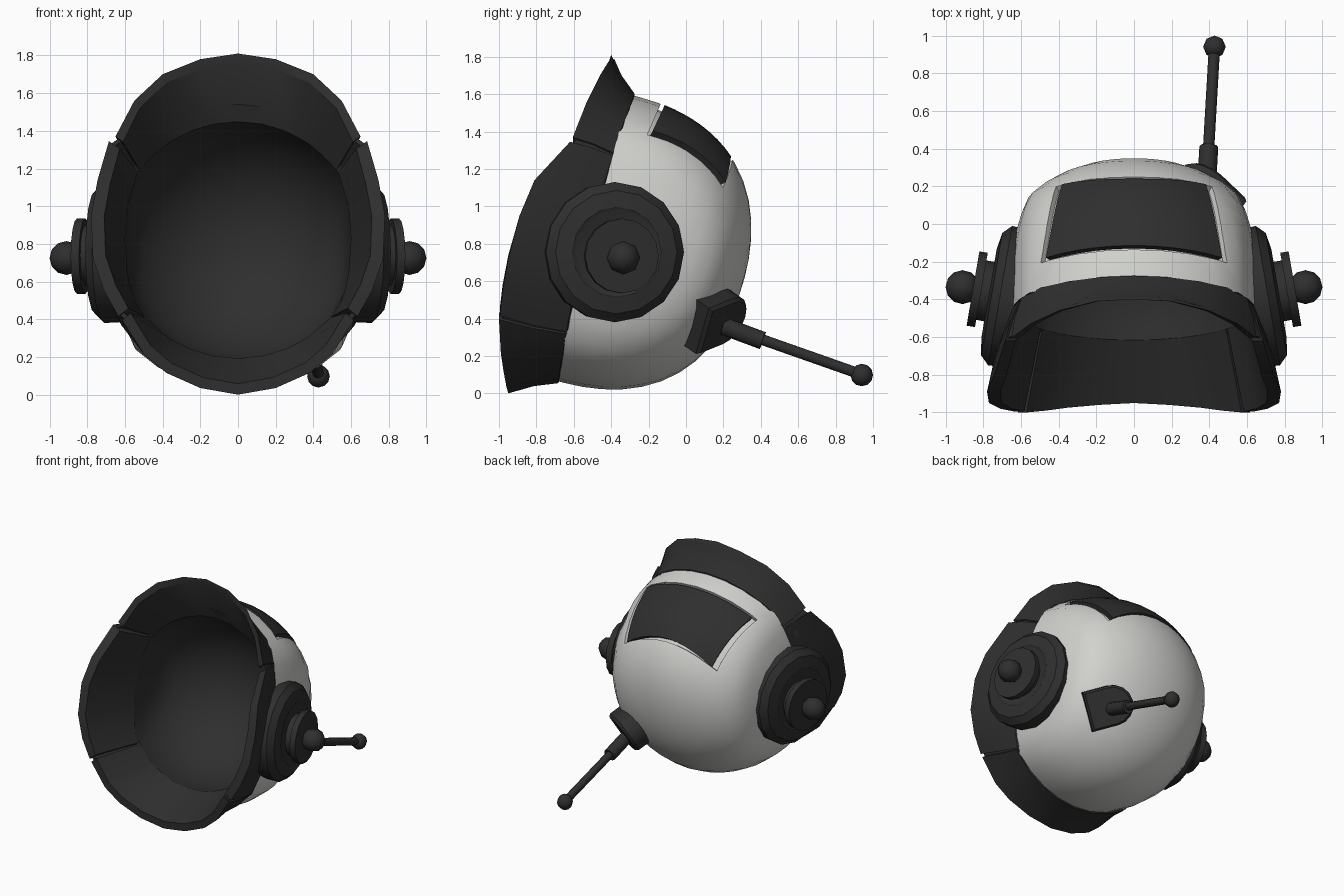
import bpy, bmesh, math
from mathutils import Vector, Matrix

if "Cube" in bpy.data.objects:
    bpy.data.objects.remove(bpy.data.objects["Cube"])

C = Vector((0, -0.45, 0.82))                         # dome centre
AXIS = Vector((0, 0.967, -0.256)).normalized()       # out of the back of the dome
UP = Vector((0, 0.256, 0.967)).normalized()          # up along the opening plane
R, R_IN = 0.79, 0.65


def material(name, col):
    m = bpy.data.materials.new(name)
    m.diffuse_color = (*col, 1)
    m.use_nodes = True
    m.node_tree.nodes["Principled BSDF"].inputs["Base Color"].default_value = m.diffuse_color
    return m


WHITE = material("shell_white", (0.64, 0.65, 0.62))
DARK = material("charcoal", (0.028, 0.028, 0.028))


def bulge(q):
    """Dome is slightly boxy: fuller halfway between pole and opening."""
    return 1 + 0.04 * math.sin(2 * q) ** 2


def squash(x):
    """Flatten the sides of the helmet."""
    a = abs(x)
    return x if a < 0.55 else math.copysign(0.55 + (a - 0.55) * 0.5, x)


def smooth(ob, angle=30):
    bpy.ops.object.select_all(action='DESELECT')
    ob.select_set(True)
    bpy.context.view_layer.objects.active = ob
    bpy.ops.object.shade_smooth_by_angle(angle=math.radians(angle))


def finish(bm, name, mats=(DARK,), angle=30):
    bmesh.ops.remove_doubles(bm, verts=bm.verts, dist=1e-5)
    bmesh.ops.recalc_face_normals(bm, faces=bm.faces)
    me = bpy.data.meshes.new(name)
    bm.to_mesh(me)
    bm.free()
    for m in mats:
        me.materials.append(m)
    ob = bpy.data.objects.new(name, me)
    bpy.context.collection.objects.link(ob)
    smooth(ob, angle)
    return ob


def lathe(name, profile, origin, axis, sides, mats=(DARK,), angle=30):
    """Spin (radius, height) points round an axis."""
    bm = bmesh.new()
    mat = Matrix.Translation(origin) @ Vector(axis).to_track_quat('Z', 'Y').to_matrix().to_4x4()
    rings = []
    for r, h in profile:
        n = 1 if r == 0 else sides
        rings.append([bm.verts.new(mat @ Vector((r * math.cos(2 * math.pi * i / sides),
                                                 r * math.sin(2 * math.pi * i / sides), h)))
                      for i in range(n)])
    for a, b in zip(rings, rings[1:]):
        for i in range(sides):
            j = (i + 1) % sides
            quad = [a[i % len(a)], a[j % len(a)], b[j % len(b)], b[i % len(b)]]
            bm.faces.new(list(dict.fromkeys(quad)))
    return finish(bm, name, mats, angle)


def ball(name, centre, r, axis):
    pts = [(r * math.sin(math.pi * i / 6) if 0 < i < 6 else 0,
            -r * math.cos(math.pi * i / 6)) for i in range(7)]
    return lathe(name, pts, centre, axis, 8, angle=50)


def rod(name, a, b, r):
    a, b = Vector(a), Vector(b)
    return lathe(name, [(0, 0), (r, 0), (r, (b - a).length), (0, (b - a).length)], a, b - a, 10, angle=50)


def patch(name, r0, r1, grow, mat):
    """Curved four-sided block following the dome."""
    bm = bmesh.new()
    n, k = 10, 8
    lo, hi = [], []
    for r, grid in ((r0, lo), (r1, hi)):
        for j in range(k + 1):
            row = []
            for i in range(n + 1):
                u, v = 2 * i / n - 1, j / k
                f0, f1 = 25 - grow, 57 + 8 * u * u + grow
                a = math.radians(u * (36 - 8.5 * v + grow * 1.8))
                f = math.radians(f0 + (f1 - f0) * v)
                d = Vector((math.sin(a), math.cos(a) * math.sin(f), math.cos(a) * math.cos(f)))
                row.append(bm.verts.new(C + d * r * bulge(d.angle(AXIS))))
            grid.append(row)
    for g in (lo, hi):
        for j in range(k):
            for i in range(n):
                bm.faces.new((g[j][i], g[j][i + 1], g[j + 1][i + 1], g[j + 1][i]))
    for j in (0, k):
        for i in range(n):
            bm.faces.new((lo[j][i], lo[j][i + 1], hi[j][i + 1], hi[j][i]))
    for i in (0, n):
        for j in range(k):
            bm.faces.new((lo[j][i], lo[j + 1][i], hi[j + 1][i], hi[j][i]))
    return finish(bm, name, (mat,))


# Hollow dome with a short skirt, white outside and dark inside
quarter = [math.pi / 24 * i for i in range(13)]
prof = [(R * bulge(q) * math.sin(q), R * bulge(q) * math.cos(q)) for q in quarter]
prof += [(R, -0.06), (0.73, -0.06)]
prof += [(R_IN * math.sin(q), R_IN * math.cos(q)) for q in reversed(quarter)]
dome = lathe("dome_shell", prof, C, AXIS, 32, (WHITE, DARK))
for p in dome.data.polygons:
    d = p.center - C
    p.material_index = int(d.length < 0.72 or d.dot(AXIS) < -0.05)
for vert in dome.data.vertices:
    vert.co.x = squash(vert.co.x)

# Recess in the crown and the plate that sits in it
cutter = patch("recess_cutter", 0.755, 0.9, 1.6, WHITE)
cutter.hide_render = True
mod = dome.modifiers.new("recess", 'BOOLEAN')
mod.operation, mod.solver, mod.object = 'DIFFERENCE', 'EXACT', cutter
bpy.context.view_layer.objects.active = dome
bpy.ops.object.modifier_apply(modifier=mod.name)
bpy.data.objects.remove(cutter)
smooth(dome)
patch("crown_plate", 0.74, 0.792, 0, DARK)


# Flared rim around the opening; seams fix the angles of the two ends
def rim(name, path, lip, seams=None, inset=0.0):
    bm = bmesh.new()
    sections = []
    for k, p in enumerate(map(Vector, path)):
        d = p - C
        th = math.atan2(d.dot(UP), d.x)
        if seams and k in (0, len(path) - 1):
            th = math.radians(seams[0 if k == 0 else 1])
        out = Vector((math.cos(th), 0, 0)) + UP * math.sin(th)
        shift = Vector((0, -0.05 * out.x ** 2, 0))
        rear_out = C + out * (0.80 - inset) - AXIS * 0.03 + shift
        rear_in = C + out * (R_IN + inset) - AXIS * 0.002
        rear_out.x, rear_in.x = squash(rear_out.x), squash(rear_in.x)
        flat = Vector((out.x, 0, out.z))
        front = p - flat * inset + AXIS * inset
        mid = rear_out.lerp(front, 0.5) + out * (0.012 if abs(p.x) > 0.6 else -0.012)
        pts = [rear_out, mid, front, p - flat * (lip - inset) + AXIS * inset, rear_in]
        sections.append([bm.verts.new(q) for q in pts])
    pairs = list(zip(sections, sections[1:]))
    if seams:
        bm.faces.new(sections[0])
        bm.faces.new(sections[-1])
    else:
        pairs.append((sections[-1], sections[0]))
    for a, b in pairs:
        for i in range(5):
            j = (i + 1) % 5
            bm.faces.new((a[i], a[j], b[j], b[i]))
    return finish(bm, name, angle=22)


def mirrored(half):
    return [(-x, y, z) for x, y, z in reversed(half[1:])] + half


TOP = [(0, -0.40, 1.81), (0.2, -0.41, 1.78), (0.4, -0.46, 1.70), (0.55, -0.53, 1.56), (0.65, -0.605, 1.37)]
SIDE = [(0.685, -0.62, 1.345), (0.745, -0.81, 1.14), (0.78, -0.89, 0.95),
        (0.77, -0.95, 0.72), (0.71, -0.98, 0.55), (0.635, -0.995, 0.415)]
BOTTOM = [(0, -0.95, 0.0), (0.2, -0.96, 0.035), (0.38, -0.975, 0.115), (0.5, -0.99, 0.215), (0.615, -1.0, 0.395)]
rim("rim_top", mirrored(TOP), 0.05, (143.6, 36.4))
rim("rim_bottom", mirrored(BOTTOM), 0.06, (-138.7, -41.3))
loop = TOP + SIDE + BOTTOM[::-1]
rim("rim_core", loop + [(-x, y, z) for x, y, z in loop[-2:0:-1]], 0.055, inset=0.016)

for s, side in ((1, "right"), (-1, "left")):
    rim("rim_" + side, [(s * x, y, z) for x, y, z in SIDE], 0.07,
        (35.1, -40.2) if s > 0 else (144.9, -139.8))
    # Stepped ear cup with a small disc and a ball on top
    ax = Vector((s * 0.985, 0.17, 0))
    lathe("ear_cup_" + side,
          [(0, -0.13), (0.37, -0.13), (0.375, -0.03), (0.33, 0.015), (0.24, 0.03), (0.22, 0.02), (0, 0.02)],
          (s * 0.74, -0.375, 0.755), ax, 16)
    lathe("ear_stem_" + side, [(0, 0), (0.16, 0), (0.16, 0.09), (0, 0.09)],
          (s * 0.73, -0.365, 0.74), ax, 16)
    lathe("ear_disc_" + side, [(0, 0), (0.2, 0), (0.2, 0.045), (0, 0.045)],
          (s * 0.81, -0.35, 0.735), ax, 16)
    ball("ear_ball_" + side, (s * 0.91, -0.335, 0.725), 0.09, (s, 0, 0))

# D-shaped antenna mount, flat on one end and round on the other
n = Vector((0.48, 0.71, -0.51)).normalized()
u = Matrix.Rotation(math.radians(18), 3, n) @ Vector((-0.83, 0.56, 0)).normalized()
u = (u - n * u.dot(n)).normalized()
v = n.cross(u)
mid = Vector((0.375, 0.14, 0.41))
outline = [(-0.155, -0.15), (-0.155, 0.15)]
outline += [(0.04 + 0.15 * math.cos(t), 0.15 * math.sin(t))
            for t in (math.pi / 2 - math.pi * i / 8 for i in range(9))]
bm = bmesh.new()
rings = [[bm.verts.new(mid + (u * a + v * b) * k + n * h) for a, b in outline]
         for k, h in ((1, -0.10), (1, 0.07), (0.9, 0.09))]
bm.faces.new(rings[0])
bm.faces.new(rings[-1])
for lo, hi in zip(rings, rings[1:]):
    for i in range(len(outline)):
        j = (i + 1) % len(outline)
        bm.faces.new((lo[i], lo[j], hi[j], hi[i]))
finish(bm, "antenna_mount")

# Antenna
rod("antenna_socket", (0.385, 0.2, 0.36), (0.397, 0.41, 0.282), 0.05)
rod("antenna_rod", (0.39, 0.3, 0.325), (0.427, 0.94, 0.10), 0.03)
ball("antenna_tip", (0.427, 0.94, 0.098), 0.06, (0, 0, 1))
